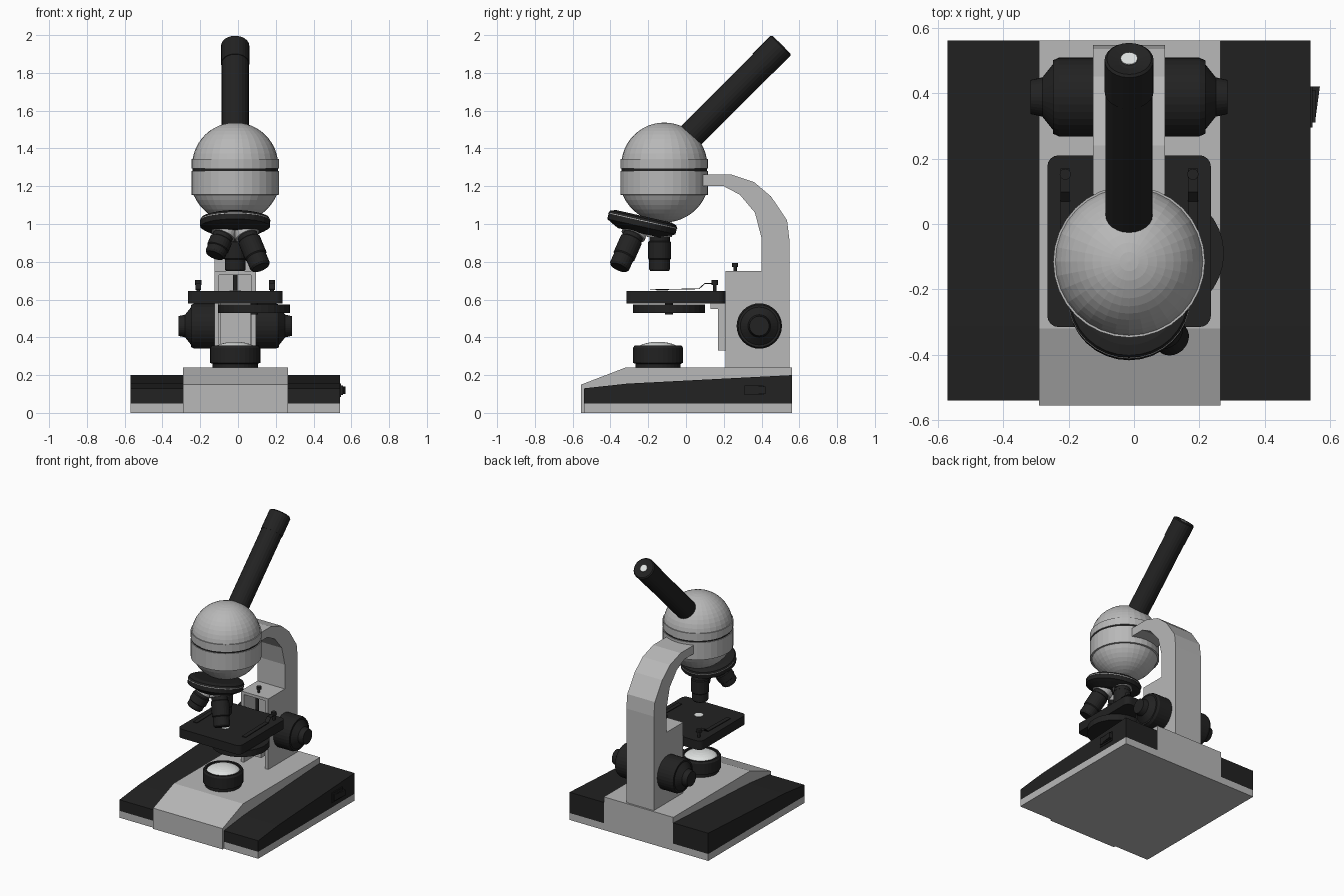
import bpy, bmesh, math
from mathutils import Vector

cube = bpy.data.objects.get("Cube")
if cube:
    bpy.data.objects.remove(cube, do_unlink=True)

CX = -0.015  # mid plane of the instrument


def material(name, rgb):
    m = bpy.data.materials.new(name)
    m.use_nodes = True
    m.diffuse_color = (*rgb, 1)
    m.node_tree.nodes["Principled BSDF"].inputs["Base Color"].default_value = (*rgb, 1)
    return m


GREY = material("light grey enamel", (0.48, 0.48, 0.48))
BLACK = material("black plastic", (0.016, 0.016, 0.016))
GLASS = material("pale glass", (0.75, 0.77, 0.76))


def finish(name, bm, mat):
    bmesh.ops.recalc_face_normals(bm, faces=bm.faces)
    mesh = bpy.data.meshes.new(name)
    bm.to_mesh(mesh)
    bm.free()
    mesh.materials.append(mat)
    ob = bpy.data.objects.new(name, mesh)
    bpy.context.collection.objects.link(ob)
    return ob


def extrude_profile(name, points, x0, x1, mat):
    """Side outline in (y, z) swept from x0 to x1."""
    bm = bmesh.new()
    face = bm.faces.new([bm.verts.new((x0, y, z)) for y, z in points])
    out = bmesh.ops.extrude_face_region(bm, geom=[face])
    moved = [v for v in out["geom"] if isinstance(v, bmesh.types.BMVert)]
    bmesh.ops.translate(bm, verts=moved, vec=(x1 - x0, 0, 0))
    return finish(name, bm, mat)


def box(name, x, y, z, mat, corner=0):
    bm = bmesh.new()
    bmesh.ops.create_cube(bm, size=1)
    for v in bm.verts:
        v.co = [r[0] if c < 0 else r[1] for c, r in zip(v.co, (x, y, z))]
    if corner:
        upright = [e for e in bm.edges
                   if abs(e.verts[0].co.z - e.verts[1].co.z) > 1e-4]
        bmesh.ops.bevel(bm, geom=upright, offset=corner, segments=4,
                        profile=0.5, affect='EDGES')
    return finish(name, bm, mat)


def lathe(name, profile, origin, axis, mat, segments=32):
    """Revolve (radius, height) pairs around an axis through origin."""
    bm = bmesh.new()
    rot = Vector((0, 0, 1)).rotation_difference(Vector(axis))
    rings = []
    for r, h in profile:
        count = segments if r > 0 else 1
        angles = [2 * math.pi * i / segments for i in range(count)]
        rings.append([bm.verts.new(Vector(origin) + rot @ Vector(
            (r * math.cos(a), r * math.sin(a), h))) for a in angles])
    for a, b in zip(rings, rings[1:]):
        for i in range(segments):
            j = (i + 1) % segments
            quad = [a[i % len(a)], a[j % len(a)], b[j % len(b)], b[i % len(b)]]
            bm.faces.new(list(dict.fromkeys(quad)))
    return finish(name, bm, mat)


def rod(name, r, h, origin, axis, mat, segments=16):
    return lathe(name, [(0, 0), (r, 0), (r, h), (0, h)], origin, axis, mat, segments)


UP = (0, 0, 1)

# Base: bottom slab, raised centre and dark sloping sides
box("base_slab", (-0.57, 0.54), (-0.54, 0.56), (0, 0.05), GREY)
extrude_profile("base_centre", [(-0.555, 0), (0.56, 0), (0.56, 0.24), (-0.32, 0.24),
                                (-0.555, 0.15)], -0.29, 0.265, GREY)
side = [(-0.54, 0.05), (0.56, 0.05), (0.56, 0.2), (-0.31, 0.155), (-0.54, 0.13)]
extrude_profile("base_side_right", side, -0.57, -0.29, BLACK)
extrude_profile("base_side_left", side, 0.265, 0.54, BLACK)

# Power switch
box("switch_frame", (0.53, 0.546), (0.295, 0.42), (0.085, 0.155), BLACK)
extrude_profile("switch_rocker", [(0.31, 0.095), (0.41, 0.095), (0.41, 0.145),
                                  (0.31, 0.145)], 0.54, 0.555, BLACK)
bm = bmesh.new()
tilted = [(0.545, 0.31), (0.553, 0.31), (0.568, 0.42), (0.545, 0.42)]
wedge = bm.faces.new([bm.verts.new((x, y, 0.1)) for x, y in tilted])
top = bmesh.ops.extrude_face_region(bm, geom=[wedge])["geom"]
bmesh.ops.translate(bm, vec=(0, 0, 0.04),
                    verts=[v for v in top if isinstance(v, bmesh.types.BMVert)])
finish("switch_paddle", bm, BLACK)

# Arm: curved upright with an open channel at the front
extrude_profile("arm", [(0.38, 0.24), (0.547, 0.24), (0.547, 0.92), (0.535, 1.02),
                        (0.45, 1.146), (0.36, 1.222), (0.24, 1.262), (0.09, 1.262),
                        (0.09, 1.2), (0.2, 1.2), (0.285, 1.155), (0.365, 1.06),
                        (0.4, 0.925), (0.4, 0.75), (0.38, 0.75)],
                CX - 0.11, CX + 0.11, GREY)
for s, label in ((-1, "right"), (1, "left")):
    xs = sorted((CX + s * 0.11, CX + s * 0.085))
    box("channel_wall_" + label, xs, (0.21, 0.39), (0.24, 0.75), GREY)
box("channel_top", (CX - 0.11, CX + 0.11), (0.21, 0.39), (0.73, 0.75), GREY)
rod("rack_rod", 0.012, 0.42, (CX, 0.24, 0.32), UP, BLACK)
lathe("stop_screw", [(0, 0), (0.009, 0), (0.009, 0.025), (0.016, 0.025),
                     (0.016, 0.045), (0, 0.045)], (CX, 0.26, 0.748), UP, BLACK, 16)

# Focus knobs
knob = [(0, 0.1), (0.12, 0.1), (0.12, 0.215), (0.112, 0.233), (0.1, 0.233),
        (0.06, 0.265), (0.052, 0.301), (0, 0.301)]
for s, label in ((-1, "right"), (1, "left")):
    lathe("focus_knob_" + label, knob, (CX, 0.388, 0.46), (s, 0, 0), BLACK)

# Stage with its bracket, diaphragm disc, screws and clips
box("stage", (CX - 0.25, CX + 0.25), (-0.315, 0.21), (0.58, 0.645), BLACK, 0.035)
box("stage_bracket", (CX - 0.08, CX + 0.08), (0.17, 0.23), (0.33, 0.58), GREY)
box("stage_bracket_lip", (CX - 0.08, CX + 0.08), (0.13, 0.2), (0.55, 0.58), GREY)
rod("diaphragm_disc", 0.19, 0.045, (0.085, -0.09, 0.53), UP, BLACK, 32)
rod("diaphragm_pivot", 0.02, 0.07, (0.085, -0.09, 0.52), UP, BLACK)
rod("stage_opening", 0.03, 0.003, (CX, -0.125, 0.644), UP, GLASS, 24)
for s, label in ((-1, "right"), (1, "left")):
    x = CX + s * 0.195
    lathe("clip_screw_" + label, [(0, 0), (0.01, 0), (0.01, 0.035), (0.017, 0.035),
                                  (0.017, 0.06), (0, 0.06)],
          (x, 0.152, 0.643), UP, BLACK, 16)
    extrude_profile("stage_clip_" + label,
                    [(0.17, 0.683), (0.1, 0.683), (0.07, 0.655), (-0.19, 0.65),
                     (-0.19, 0.654), (0.068, 0.659), (0.098, 0.687), (0.17, 0.687)],
                    x - 0.015, x + 0.015, BLACK)

# Lamp
lathe("lamp_housing", [(0, 0), (0.12, 0), (0.12, 0.022), (0.133, 0.027), (0.133, 0.105),
                       (0.125, 0.118), (0.112, 0.118), (0.112, 0.1), (0, 0.1)],
      (CX, -0.148, 0.238), UP, BLACK)
dome = [(0.112 * math.cos(a), 0.04 * math.sin(a))
        for a in (math.pi / 2 * i / 6 for i in range(6))]
lathe("lamp_lens", [(0, 0)] + dome + [(0, 0.04)], (CX, -0.148, 0.336), UP, GLASS)

# Round head: two shells with a dark seam
head = (CX, -0.115, 0)


def arc(radius, centre, start, end, steps=9):
    angles = [math.radians(start + (end - start) * i / steps) for i in range(steps + 1)]
    return [(max(0, radius * math.cos(a)) if abs(math.cos(a)) > 1e-6 else 0,
             centre + radius * math.sin(a)) for a in angles]


lathe("head_lower", arc(0.239, 1.247, -90, -23) +
      [(0.232, 1.155), (0.232, 1.28), (0, 1.28)], head, UP, GREY)
rod("head_seam", 0.226, 0.03, (CX, -0.115, 1.272), UP, BLACK, 32)
lathe("head_upper", [(0, 1.293), (0.232, 1.293), (0.232, 1.345)] +
      arc(0.228, 1.309, 9, 90, 11), head, UP, GREY)

# Eyepiece tube, leaning back
lean = (0, 1, 1)
lathe("eyepiece_tube", [(0, -0.12), (0.072, -0.12), (0.072, 0.55), (0, 0.55)],
      (CX, 0.03, 1.473), lean, BLACK, 24)
lathe("eyepiece_cap", [(0, 0.53), (0.075, 0.53), (0.075, 0.665), (0.068, 0.672),
                       (0.03, 0.66), (0, 0.66)], (CX, 0.03, 1.473), lean, BLACK, 24)
rod("eyepiece_lens", 0.026, 0.005, (CX, 0.503, 1.946), lean, GLASS)

# Tilted turret
turret, tilt = (CX, -0.225, 1.035), (0, 0.22, 0.975)
lathe("turret", [(0, 0.006), (0.15, 0.006), (0.18, -0.004), (0.185, -0.015),
                 (0.185, -0.05), (0.165, -0.062), (0.12, -0.085), (0, -0.085)],
      turret, tilt, BLACK)
lathe("turret_ring", [(0.18, -0.016), (0.187, -0.016), (0.187, -0.02), (0.18, -0.02)],
      turret, tilt, GREY)


# Objectives: pale collar and stepped black barrel
def objective(label, top, direction, length):
    lathe("collar_" + label, [(0, -0.03), (0.066, -0.03), (0.066, 0.008), (0, 0.008)],
          top, direction, GREY, 24)
    lathe("objective_" + label,
          [(0, 0.005), (0.054, 0.005), (0.054, 0.03), (0.06, 0.035), (0.06, length * 0.65),
           (0.055, length * 0.68), (0.055, length - 0.01), (0.048, length), (0, length)],
          top, direction, BLACK, 24)


objective("centre", (CX, -0.14, 0.94), (0, 0, -1), 0.19)
objective("left", (CX + 0.062, -0.277, 0.945), (0.075, -0.08, -0.18), 0.205)
objective("right", (CX - 0.062, -0.277, 0.945), (-0.075, -0.08, -0.18), 0.13)
